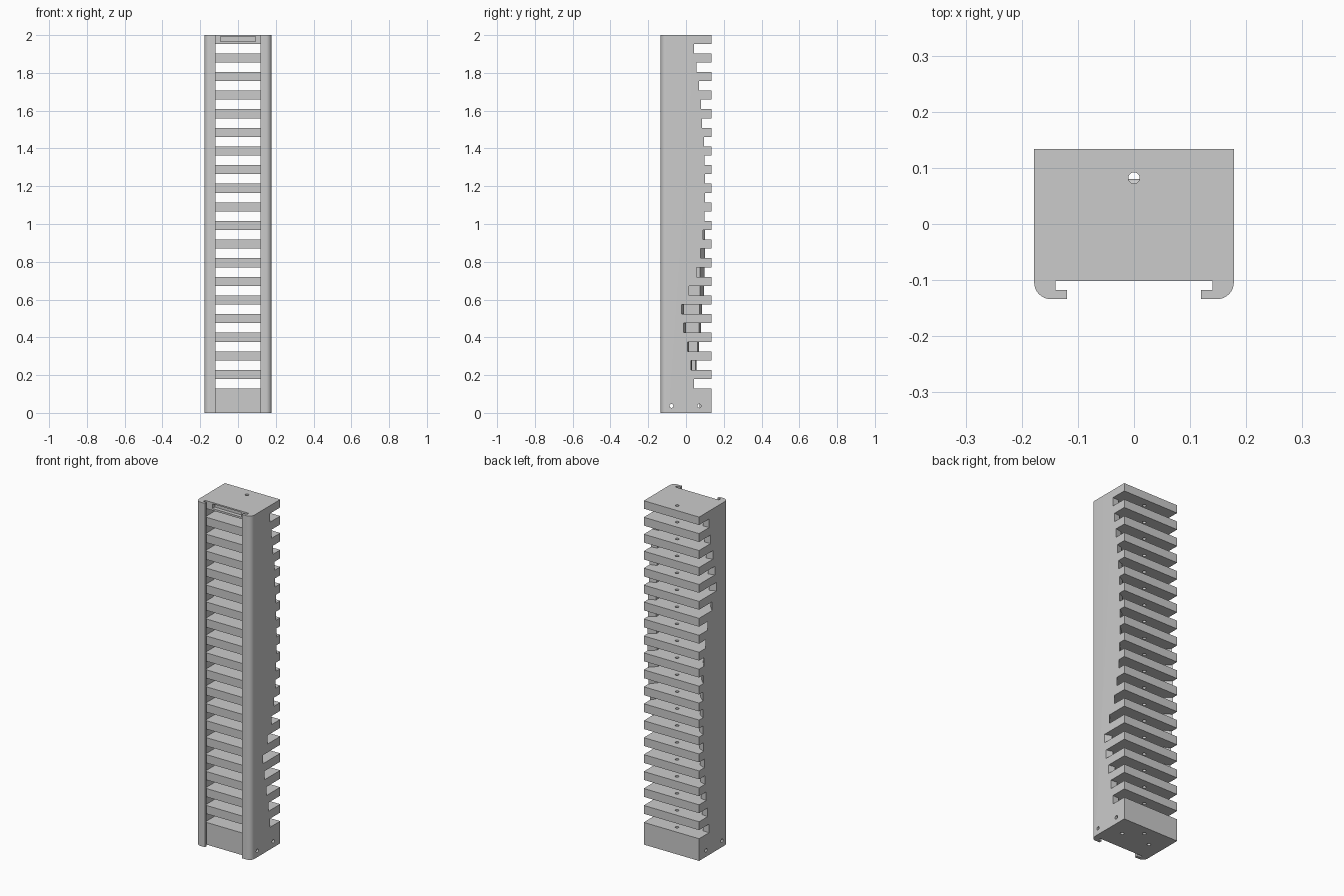
import bpy, bmesh, math
from mathutils import Matrix

if "Cube" in bpy.data.objects:
    bpy.data.objects.remove(bpy.data.objects["Cube"], do_unlink=True)

grey = bpy.data.materials.new("plain_grey")
grey.use_nodes = True
grey.diffuse_color = (0.6, 0.6, 0.6, 1)
grey.node_tree.nodes["Principled BSDF"].inputs["Base Color"].default_value = (0.6, 0.6, 0.6, 1)

W, D = 0.178, 0.134       # half width, half depth
INNER = 0.14              # half width of the channel
FLOOR = -0.102            # front face of the shelves


def add_prism(bm, plan, z0, z1):
    """Extrude a plan outline between two heights."""
    face = bm.faces.new([bm.verts.new((x, y, z0)) for x, y in plan])
    top = bmesh.ops.extrude_face_region(bm, geom=[face])["geom"]
    bmesh.ops.translate(bm, vec=(0, 0, z1 - z0),
                        verts=[v for v in top if isinstance(v, bmesh.types.BMVert)])


def add_pin(bm, centre, length, radius=0.01, turn=Matrix.Identity(4)):
    bmesh.ops.create_cone(bm, cap_ends=True, segments=24, radius1=radius, radius2=radius,
                          depth=length, matrix=Matrix.Translation(centre) @ turn)


def make_object(name, bm):
    bmesh.ops.recalc_face_normals(bm, faces=bm.faces)
    mesh = bpy.data.meshes.new(name)
    bm.to_mesh(mesh)
    bm.free()
    mesh.materials.append(grey)
    ob = bpy.data.objects.new(name, mesh)
    bpy.context.collection.objects.link(ob)
    return ob


def cut(target, bm):
    """Subtract a cutter mesh and discard it."""
    cutter = make_object("cutter", bm)
    cutter.hide_render = True
    mod = target.modifiers.new("cut", "BOOLEAN")
    mod.operation, mod.solver, mod.object = "DIFFERENCE", "EXACT", cutter
    bpy.ops.object.select_all(action="DESELECT")
    bpy.context.view_layer.objects.active = target
    target.select_set(True)
    bpy.ops.object.modifier_apply(modifier=mod.name)
    bpy.data.objects.remove(cutter, do_unlink=True)


# Body outline: block with two hooked, rounded front rails
R = 0.03
half = [(INNER, FLOOR), (INNER, -0.118), (0.119, -0.118), (0.119, -D)]
for k in range(9):
    a = math.radians(-90 + 90 * k / 8)
    half.append((W - R + R * math.cos(a), -D + R + R * math.sin(a)))
half.append((W, D))
bm = bmesh.new()
add_prism(bm, half + [(-x, y) for x, y in reversed(half)], 0, 2)
rack = make_object("shelf_rack", bm)

# Slots: the side walls are notched back by an amount that turns with height
NOTCH = [0.042, 0.027, 0.008, -0.012, -0.025, 0.016, 0.055, 0.077, 0.091, 0.097,
         0.1, 0.1, 0.097, 0.094, 0.086, 0.079, 0.069, 0.055, 0.042]
LAST = len(NOTCH) - 1


def wall_notch(i):
    """Depth of a notch at the inner and outer side of one wall."""
    y, t = NOTCH[i], math.radians(5 * i)
    run = 0.04
    if i <= 4:
        inner = y + run * math.tan(t)
    elif i <= 9:
        inner = max(y - run / math.tan(t), 0.041 - INNER * math.tan(t))
    else:
        inner = y - run * math.tan(math.radians(5 * (LAST - i)))
    return inner, y - (inner - y) * 0.5      # carried on past the outer face


bm = bmesh.new()
for i in range(LAST + 1):
    z = 0.129 + i * 0.0986
    plan = []
    for side, j in ((1, i), (-1, LAST - i)):
        inner, outer = wall_notch(j)
        part = [(side * INNER, FLOOR - 0.008), (side * INNER, inner),
                (side * (W + 0.019), outer), (side * (W + 0.019), D + 0.05)]
        plan += part if side > 0 else part[::-1]
    add_prism(bm, plan, z, z + 0.05)
cut(rack, bm)

# Pivot hole through every shelf, and the cross holes through the base
bm = bmesh.new()
add_pin(bm, (0, 0.082, 1), 2.2)
for y in (-0.077, 0.07):
    add_pin(bm, (0, y, 0.037), 0.5, turn=Matrix.Rotation(math.pi / 2, 4, "Y"))
cut(rack, bm)

# Blind screw holes under the base
bm = bmesh.new()
for x in (-0.09, 0.09):
    add_pin(bm, (x, 0.012, 0), 0.2)
cut(rack, bm)

# Shallow label pocket in the front of the top plate
bm = bmesh.new()
add_prism(bm, [(-0.093, -0.12), (0.093, -0.12), (0.093, -0.08), (-0.093, -0.08)], 1.965, 1.992)
cut(rack, bm)

bpy.ops.object.shade_smooth_by_angle(angle=math.radians(30))
